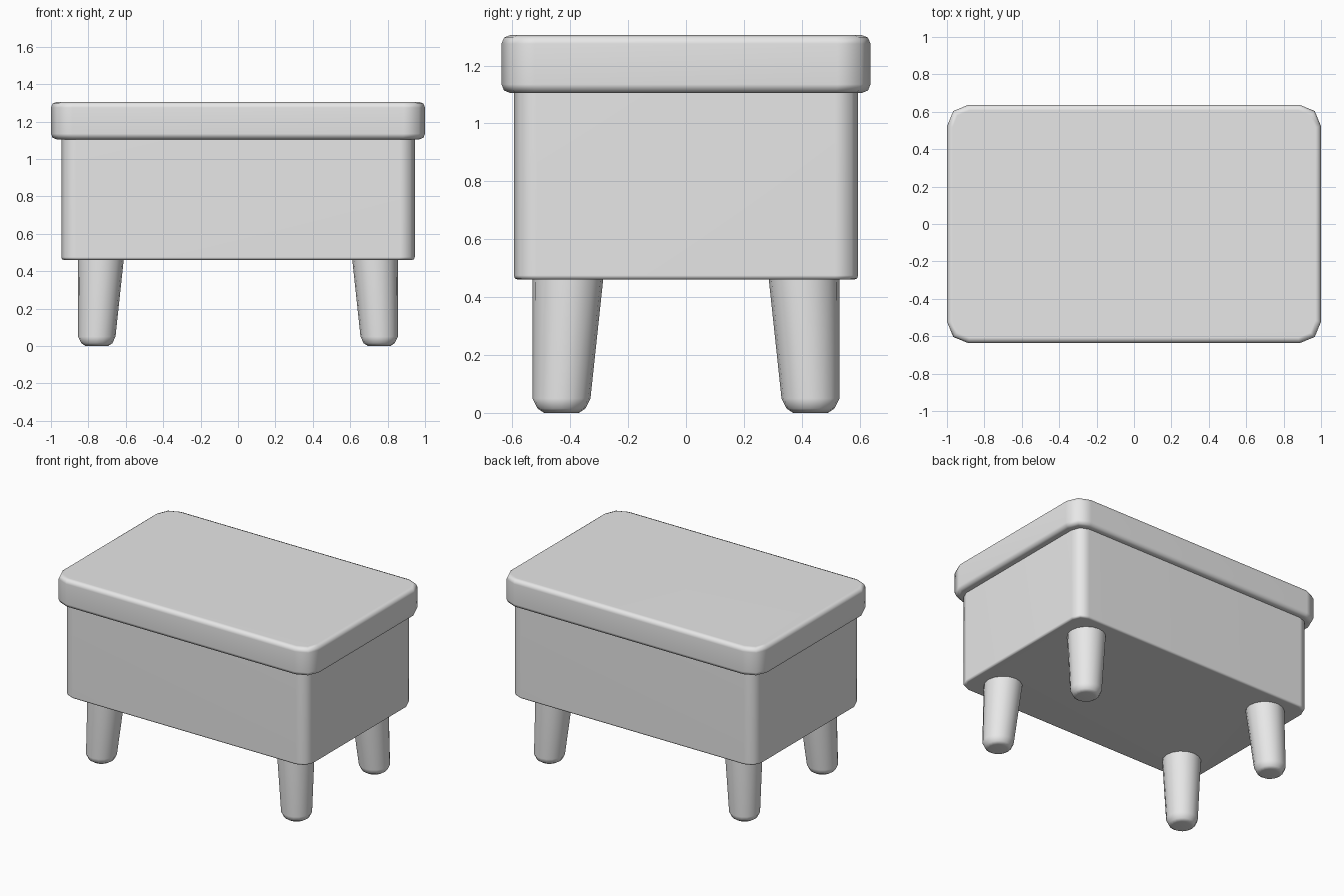
import bpy
import bmesh
from math import radians
from mathutils import Matrix

cube = bpy.data.objects.get("Cube")
if cube:
    bpy.data.objects.remove(cube, do_unlink=True)

# Single plain grey
grey = bpy.data.materials.new("light_grey")
grey.use_nodes = True
grey.diffuse_color = (0.8, 0.8, 0.8, 1)
grey.node_tree.nodes["Principled BSDF"].inputs["Base Color"].default_value = (0.8, 0.8, 0.8, 1)


def finish(name, bm):
    """Turn a bmesh into a smooth shaded object whose flat faces stay flat."""
    bmesh.ops.recalc_face_normals(bm, faces=bm.faces)
    mesh = bpy.data.meshes.new(name)
    bm.to_mesh(mesh)
    bm.free()
    mesh.materials.append(grey)
    obj = bpy.data.objects.new(name, mesh)
    bpy.context.collection.objects.link(obj)
    bpy.ops.object.select_all(action='DESELECT')
    obj.select_set(True)
    bpy.context.view_layer.objects.active = obj
    bpy.ops.object.shade_smooth_by_angle(angle=radians(60))
    weighted = obj.modifiers.new("flat_faces", 'WEIGHTED_NORMAL')
    weighted.keep_sharp = True
    return obj


def rounded_box(name, width, depth, bottom, top, corner, rim):
    """Box with wide vertical corners and finely rounded horizontal rims."""
    bm = bmesh.new()
    size = Matrix.Diagonal((width, depth, top - bottom, 1))
    place = Matrix.Translation((0, 0, (top + bottom) / 2))
    bmesh.ops.create_cube(bm, size=1, matrix=place @ size)
    upright = [e for e in bm.edges
               if abs(e.verts[0].co.z - e.verts[1].co.z) > 0.01]
    bmesh.ops.bevel(bm, geom=upright, offset=corner, segments=2,
                    profile=0.5, affect='EDGES')
    rims = [e for e in bm.edges
            if abs(e.verts[0].co.z - e.verts[1].co.z) < 0.001]
    bmesh.ops.bevel(bm, geom=rims, offset=rim, segments=2,
                    profile=0.5, affect='EDGES')
    return finish(name, bm)


def leg(name, side_x, side_y, sides=16):
    """Tapered leg with upright outer sides and a rounded foot."""
    # (height, radius, inward lean of the centre)
    rings = [(0, 0.06, 0), (0.015, 0.083, 0), (0.05, 0.1, 0), (0.48, 0.123, 0.023)]
    bm = bmesh.new()
    loops = []
    for z, radius, lean in rings:
        centre = (side_x * (0.755 - lean), side_y * (0.43 - lean), z)
        loops.append(bmesh.ops.create_circle(
            bm, segments=sides, radius=radius,
            matrix=Matrix.Translation(centre))["verts"])
    for low, high in zip(loops, loops[1:]):
        for i in range(sides):
            j = (i + 1) % sides
            bm.faces.new((low[i], low[j], high[j], high[i]))
    bm.faces.new(loops[0])
    bm.faces.new(loops[-1])
    return finish(name, bm)


# Storage body and overhanging lid
rounded_box("body", 1.89, 1.19, 0.46, 1.12, 0.08, 0.015)
rounded_box("lid", 2.0, 1.275, 1.105, 1.305, 0.115, 0.03)

# Four legs
for y_name, sy in (("front", -1), ("back", 1)):
    for x_name, sx in (("right", -1), ("left", 1)):
        leg(f"{y_name}_{x_name}_leg", sx, sy)
